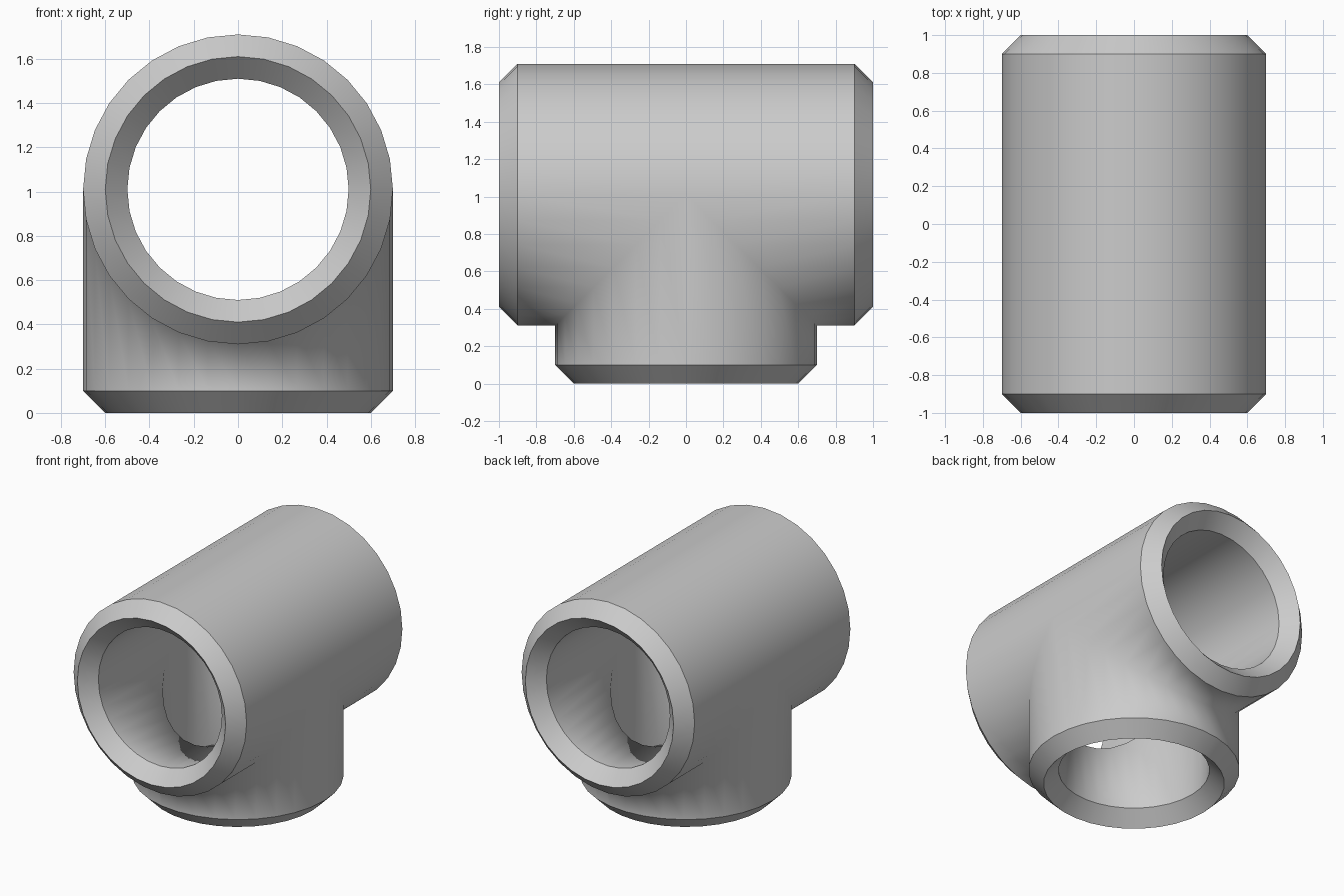
import bpy, bmesh, math

if "Cube" in bpy.data.objects:
    bpy.data.objects.remove(bpy.data.objects["Cube"], do_unlink=True)

SIDES = 32
AXIS_Z = 1.01          # height of the through pipe's axis
OUTER, RIM, BORE = 0.7, 0.6, 0.5
BEVEL = 0.1

# Each arm maps (across, side, distance along the arm) to a point
ARMS = [
    (lambda x, h, d: (x, -d, AXIS_Z + h), 1.0, lambda h: max(0, -h)),   # front
    (lambda x, h, d: (x, d, AXIS_Z + h), 1.0, lambda h: max(0, -h)),    # back
    (lambda x, h, d: (x, h, AXIS_Z - d), AXIS_Z, abs),                  # down
]

bm = bmesh.new()


def add_arm(place, length, mitre):
    """Sweep a bevelled pipe wall from the mitred joint, round the lip and back."""
    profile = [(OUTER, None), (OUTER, length - BEVEL), (RIM, length),
               (BORE, length - BEVEL), (BORE, None)]
    rings = []
    for radius, dist in profile:
        ring = []
        for i in range(SIDES):
            a = math.tau * i / SIDES
            x, h = radius * math.cos(a), radius * math.sin(a)
            ring.append(bm.verts.new(place(x, h, mitre(h) if dist is None else dist)))
        rings.append(ring)
    for ra, rb in zip(rings, rings[1:]):
        for i in range(SIDES):
            j = (i + 1) % SIDES
            bm.faces.new((ra[i], ra[j], rb[j], rb[i])).smooth = True
    # Crisp lip edges
    for ring in rings[1:-1]:
        for i in range(SIDES):
            bm.edges.get((ring[i], ring[(i + 1) % SIDES])).smooth = False


for arm in ARMS:
    add_arm(*arm)

# Weld the three arms along their mitres
bmesh.ops.remove_doubles(bm, verts=bm.verts, dist=0.0005)
bmesh.ops.recalc_face_normals(bm, faces=bm.faces)

mesh = bpy.data.meshes.new("tee_pipe")
bm.to_mesh(mesh)
bm.free()
tee = bpy.data.objects.new("tee_pipe", mesh)
bpy.context.collection.objects.link(tee)

# Plain grey
grey = bpy.data.materials.new("light_grey")
grey.use_nodes = True
colour = (0.6, 0.6, 0.6, 1)
grey.diffuse_color = colour
grey.node_tree.nodes["Principled BSDF"].inputs["Base Color"].default_value = colour
mesh.materials.append(grey)
